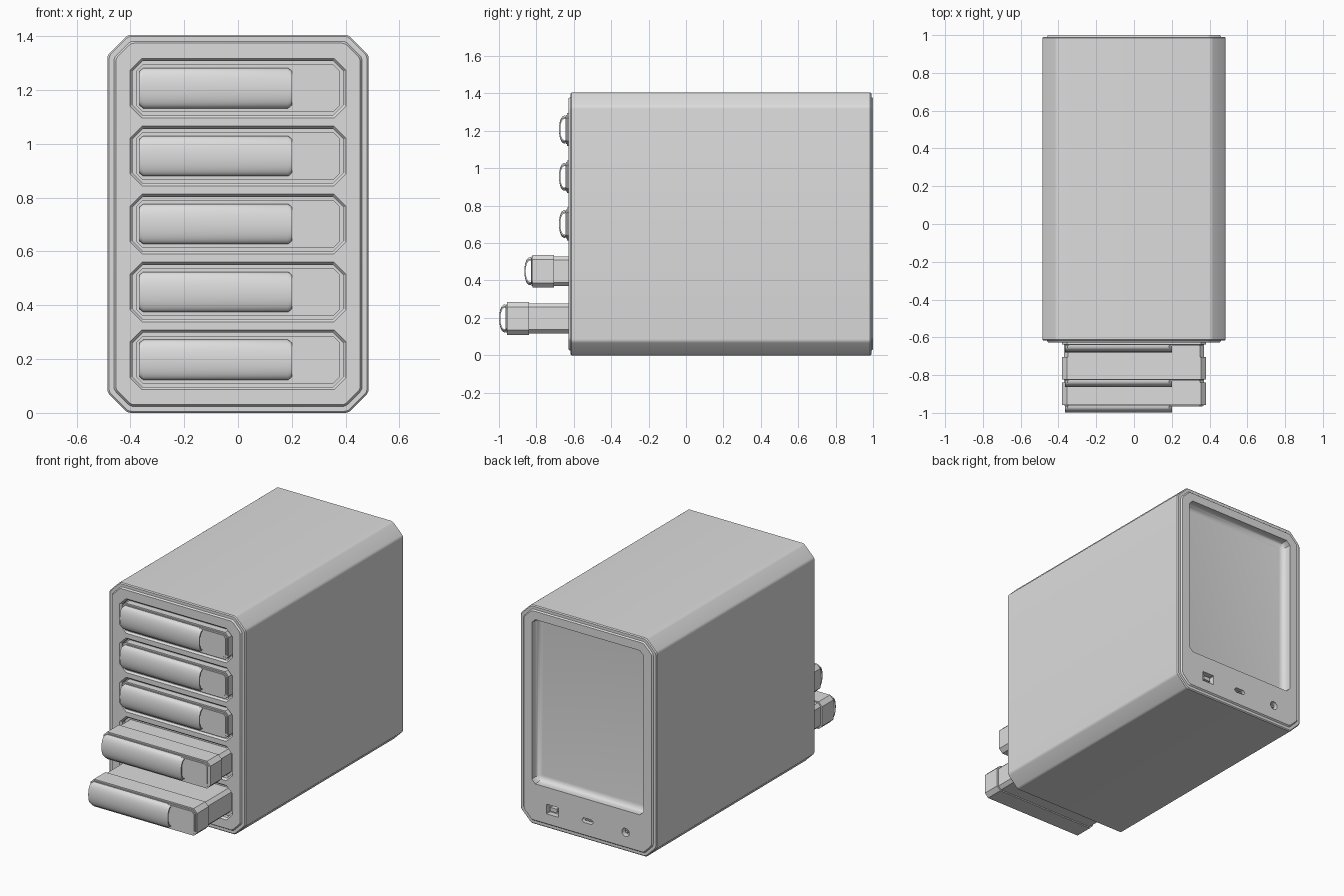
import bpy
import bmesh
import math
from mathutils import Vector

cube = bpy.data.objects.get("Cube")
if cube:
    bpy.data.objects.remove(cube, do_unlink=True)

GREY = (0.72, 0.72, 0.72, 1)
grey = bpy.data.materials.new("light_grey")
grey.use_nodes = True
grey.diffuse_color = GREY
grey.node_tree.nodes["Principled BSDF"].inputs["Base Color"].default_value = GREY


def outline(hw, hh, chamfer, rounding):
    """Chamfered rectangle, with its eight corners optionally rounded."""
    a, b = hw - chamfer, hh - chamfer
    pts = [Vector(p) for p in ((a, -hh), (hw, -b), (hw, b), (a, hh),
                               (-a, hh), (-hw, b), (-hw, -b), (-a, -hh))]
    if not rounding:
        return pts
    result = []
    for i, p in enumerate(pts):
        start = p + (pts[i - 1] - p).normalized() * rounding
        end = p + (pts[(i + 1) % 8] - p).normalized() * rounding
        for k in range(4):
            t = k / 3
            result.append(start * (1 - t) ** 2 + p * 2 * t * (1 - t) + end * t ** 2)
    return result


def ring_stack(x, z, hw, hh, chamfer, steps, rounding=0.0):
    """Chamfered outlines stacked along y; steps are (inset, y) pairs."""
    rings = []
    for inset, y in steps:
        c = max(chamfer - inset * (2 - math.sqrt(2)), 0.002)
        pts = outline(hw - inset, hh - inset, c, rounding)
        rings.append([(x + p.x, y, z + p.y) for p in pts])
    return rings


def add_skin(bm, rings, cap_first=True, cap_last=True):
    """Join rings of points with faces and return the edges of both end rings."""
    loops = [[bm.verts.new(p) for p in ring] for ring in rings]
    for r, s in zip(loops, loops[1:]):
        for i in range(len(r)):
            bm.faces.new((r[i - 1], r[i], s[i], s[i - 1]))
    if cap_first:
        bm.faces.new(loops[0])
    if cap_last:
        bm.faces.new(loops[-1])
    return [[bm.edges.get((r[i - 1], r[i])) for i in range(len(r))]
            for r in (loops[0], loops[-1])]


def finish(name, bm):
    bmesh.ops.recalc_face_normals(bm, faces=bm.faces)
    mesh = bpy.data.meshes.new(name)
    bm.to_mesh(mesh)
    bm.free()
    mesh.materials.append(grey)
    obj = bpy.data.objects.new(name, mesh)
    bpy.context.collection.objects.link(obj)
    bpy.ops.object.select_all(action='DESELECT')
    obj.select_set(True)
    bpy.context.view_layer.objects.active = obj
    bpy.ops.object.shade_smooth_by_angle(angle=math.radians(30))


def solid(name, rings):
    bm = bmesh.new()
    add_skin(bm, rings)
    finish(name, bm)


# Housing shell with raised front and back panels
BAYS = [0.197 + 0.2525 * i for i in range(5)]
PORT_Z = 0.125
bm = bmesh.new()
front_edges, back_edges = add_skin(bm, ring_stack(
    0, 0.7025, 0.485, 0.7025, 0.075,
    [(0.031, -0.628), (0.024, -0.618), (0.006, -0.618), (0, -0.612),
     (0, 0.985), (0.006, 0.991), (0.024, 0.991), (0.031, 1.0)], 0.012), False, False)

# Drive bay openings in the front panel
for z in BAYS:
    front_edges += add_skin(bm, ring_stack(
        0, z, 0.402, 0.111, 0.045,
        [(0, -0.628), (0.010, -0.616), (0.010, -0.59)]), False)[0]

# Coved window recess in the back panel
cove = [(0.035 * (1 - math.cos(a)), 0.975 - 0.035 * math.sin(a))
        for a in (math.pi / 2 * k / 6 for k in range(7))]
back_edges += add_skin(bm, ring_stack(0, 0.793, 0.397, 0.528, 0.025,
                                      [(0, 1.0)] + cove), False)[0]

# Port sockets in the back panel
for x, hw, hh, c, r in ((0.25, 0.043, 0.031, 0.003, 0),
                        (0, 0.04, 0.015, 0.012, 0.0025),
                        (-0.27, 0.026, 0.026, 0.015, 0.009)):
    back_edges += add_skin(bm, ring_stack(x, PORT_Z, hw, hh, c,
                                          [(0, 1.0), (0, 0.965)], r), False)[0]

# Panel faces around the openings
for edges, side in ((front_edges, -1), (back_edges, 1)):
    bmesh.ops.triangle_fill(bm, edges=edges, use_beauty=True, normal=(0, side, 0))
finish("housing", bm)

# Contacts inside the ports
for name, x, hw, hh in (("square_port_tongue", 0.25, 0.024, 0.012),
                        ("slim_port_tongue", 0, 0.025, 0.004),
                        ("power_port_pin", -0.27, 0.008, 0.008)):
    solid(name, ring_stack(x, PORT_Z, hw, hh, 0.003, [(0, 0.964), (0, 0.99)]))


def handle(name, z, front):
    """Thin bowed grip, open at both ends."""
    hh, depth, wall, n = 0.075, 0.035, 0.007, 24
    angles = [math.pi * (i / n - 0.5) for i in range(n + 1)]

    def arc(h, d):
        return [(d * math.cos(a) ** 0.75, h * math.sin(a)) for a in angles]

    section = arc(hh, depth) + arc(hh - wall, depth - wall)[::-1]
    solid(name, [[(x, front + 0.001 - d, z + h * s) for d, h in section]
                 for x, s in ((-0.366, 0.85), (-0.352, 1), (0.186, 1), (0.2, 0.85))])


# Drive trays, the lower two pulled out
for i, (z, pull) in enumerate(zip(BAYS, (0.32, 0.185, 0, 0, 0)), 1):
    front = -0.645 - pull
    head_back = front + (0.125 if pull else 0.05)
    solid(f"tray_head_{i}", ring_stack(
        0, z, 0.38, 0.0875, 0.025,
        [(0.018, front), (0.018, front + 0.004), (0.009, front + 0.004),
         (0.009, front + 0.008), (0, front + 0.008), (0, head_back)]))
    if pull:
        solid(f"tray_body_{i}", ring_stack(
            0, z, 0.37, 0.080, 0.02, [(0, head_back - 0.002), (0, -0.592)]))
    handle(f"tray_handle_{i}", z, front)
